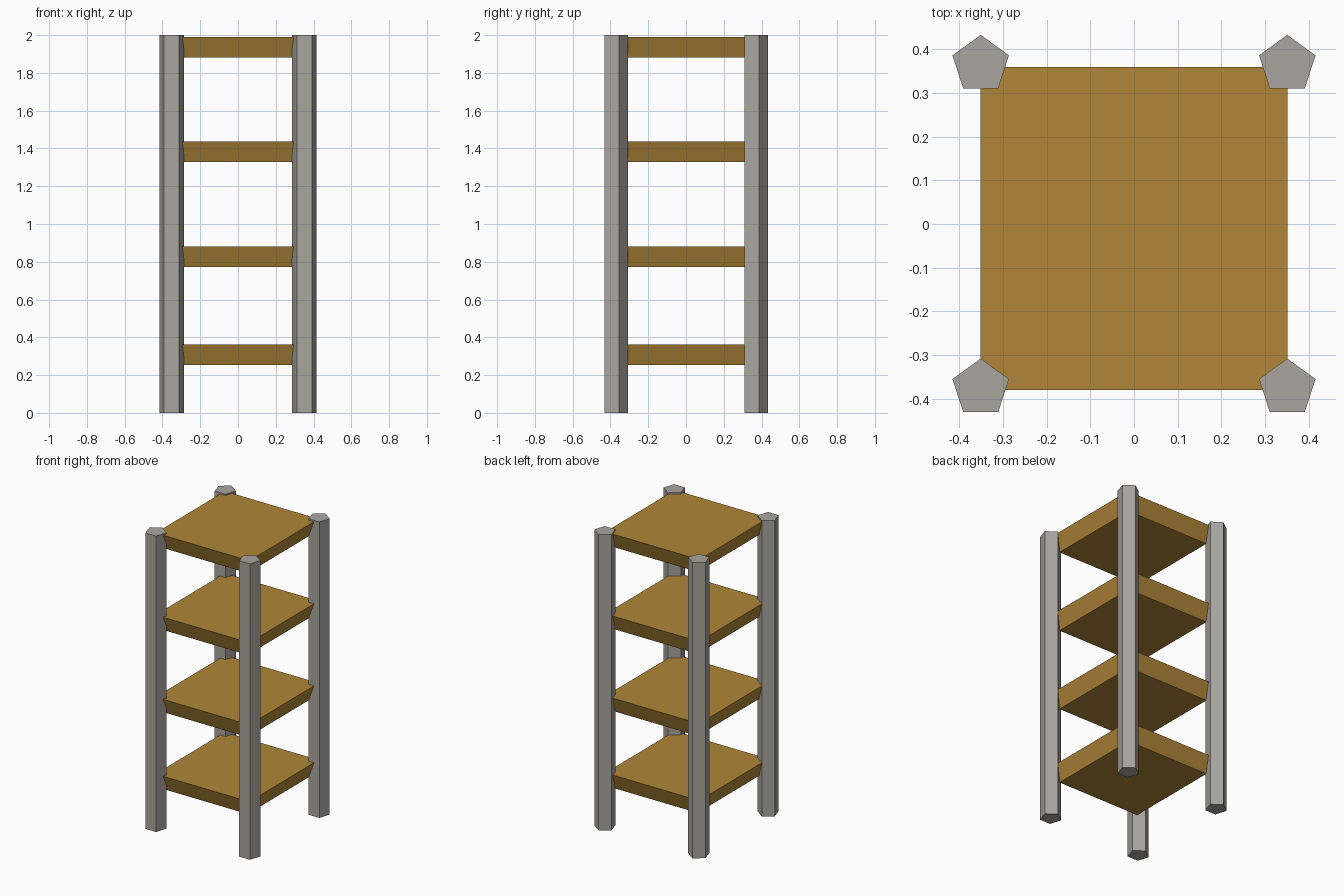
import bpy, bmesh, math

if "Cube" in bpy.data.objects:
    bpy.data.objects.remove(bpy.data.objects["Cube"])


def material(name, rgb):
    m = bpy.data.materials.new(name)
    m.diffuse_color = (*rgb, 1.0)
    m.use_nodes = True
    m.node_tree.nodes["Principled BSDF"].inputs["Base Color"].default_value = m.diffuse_color
    return m


GREY = material("warm grey", (0.40, 0.375, 0.345))
WOOD = material("brown wood", (0.44, 0.24, 0.04))


def loft(name, bottom, top, z0, z1, mat):
    """Closed solid between two matching outlines at heights z0 and z1."""
    bm = bmesh.new()
    lo = [bm.verts.new((x, y, z0)) for x, y in bottom]
    hi = [bm.verts.new((x, y, z1)) for x, y in top]
    bm.faces.new(lo[::-1])
    bm.faces.new(hi)
    n = len(lo)
    for i in range(n):
        j = (i + 1) % n
        bm.faces.new((lo[i], lo[j], hi[j], hi[i]))
    bmesh.ops.recalc_face_normals(bm, faces=bm.faces[:])
    me = bpy.data.meshes.new(name)
    bm.to_mesh(me)
    bm.free()
    me.materials.append(mat)
    bpy.context.collection.objects.link(bpy.data.objects.new(name, me))


def pentagon(cx, cy, r):
    angles = [math.pi / 2 + k * math.tau / 5 for k in range(5)]
    return [(cx + r * math.cos(a), cy + r * math.sin(a)) for a in angles]


def rectangle(hx, y0, y1):
    return [(-hx, y0), (hx, y0), (hx, y1), (-hx, y1)]


# Four pentagonal corner posts, one point towards the back
for end, cy in (("front", -0.376), ("back", 0.365)):
    for side, cx in (("left", -0.351), ("right", 0.351)):
        outline = pentagon(cx, cy, 0.068)
        loft(f"{end}_{side}_post", outline, outline, 0.0, 2.0, GREY)

# Four shelves, each tapering in slightly towards its underside
INSET = 0.04
for i, z in enumerate((0.253, 0.773, 1.328, 1.882)):
    loft(f"shelf_{i + 1}",
         rectangle(0.351 - INSET, -0.38 + INSET, 0.36 - INSET),
         rectangle(0.351, -0.38, 0.36),
         z, z + 0.109, WOOD)
